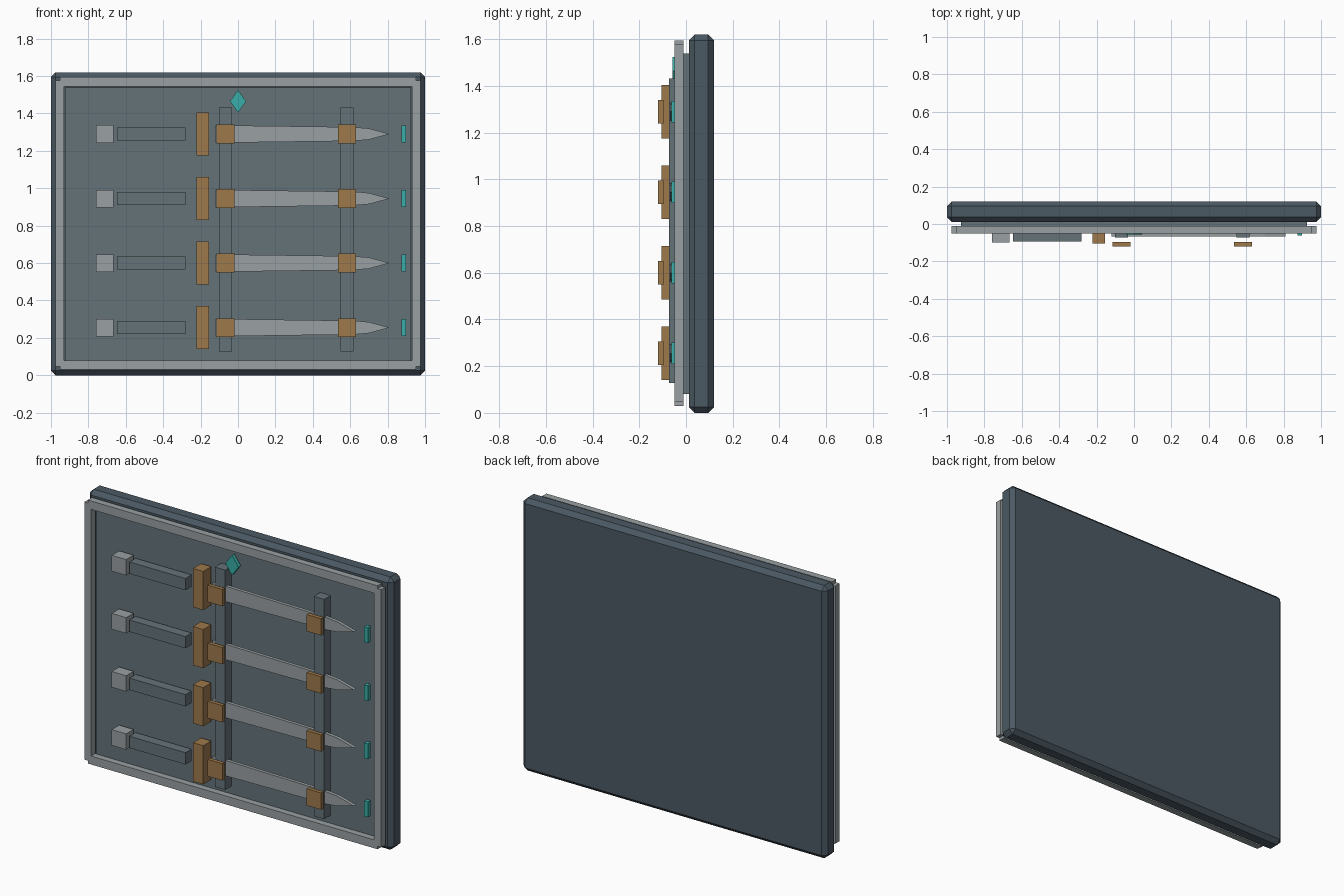
import bpy, bmesh

if "Cube" in bpy.data.objects:
    bpy.data.objects.remove(bpy.data.objects["Cube"])

def material(name, rgb):
    m = bpy.data.materials.new(name)
    m.diffuse_color = (*rgb, 1)
    m.use_nodes = True
    m.node_tree.nodes["Principled BSDF"].inputs["Base Color"].default_value = m.diffuse_color
    return m

SLATE = material("dark_slate", (0.07, 0.10, 0.125))
INNER = material("panel_grey", (0.13, 0.17, 0.19))
STEEL = material("steel", (0.32, 0.35, 0.36))
BRONZE = material("bronze", (0.34, 0.19, 0.07))
TEAL = material("teal", (0.04, 0.42, 0.39))

def prism(name, outline, y0, y1, mat, bevel=0):
    """Extrude an x-z outline from y0 to y1."""
    bm = bmesh.new()
    face = bm.faces.new([bm.verts.new((x, y0, z)) for x, z in outline])
    ext = bmesh.ops.extrude_face_region(bm, geom=[face])
    bmesh.ops.translate(bm, vec=(0, y1 - y0, 0),
                        verts=[v for v in ext["geom"] if isinstance(v, bmesh.types.BMVert)])
    bmesh.ops.recalc_face_normals(bm, faces=bm.faces[:])
    me = bpy.data.meshes.new(name)
    bm.to_mesh(me)
    bm.free()
    me.materials.append(mat)
    ob = bpy.data.objects.new(name, me)
    bpy.context.collection.objects.link(ob)
    if bevel:
        mod = ob.modifiers.new("chamfer", "BEVEL")
        mod.width, mod.segments = bevel, 1
    return ob

def box(name, x0, x1, y0, y1, z0, z1, mat, bevel=0):
    return prism(name, [(x0, z0), (x1, z0), (x1, z1), (x0, z1)], y0, y1, mat, bevel)

# backing board and inset panel
box("backing_board", -1, 1, 0.012, 0.12, 0, 1.62, SLATE, 0.025)
box("inset_panel", -0.925, 0.925, -0.012, 0.014, 0.08, 1.54, INNER)

# frame bars, leaving small notches at the corners
for name, z in (("frame_bottom", 0.03), ("frame_top", 1.545)):
    box(name, -0.952, 0.952, -0.05, -0.01, z, z + 0.05, STEEL)
for name, x in (("frame_left", -0.975), ("frame_right", 0.93)):
    box(name, x, x + 0.045, -0.05, -0.01, 0.047, 1.577, STEEL)

# vertical support rails
rails = (-0.067, 0.583)
for i, x in enumerate(rails):
    box(f"rail_{i + 1}", x - 0.034, x + 0.034, -0.073, -0.012, 0.128, 1.433, INNER)

# four mounted swords
half = [(-0.12, 0.047), (0.62, 0.037), (0.70, 0.03)]
for i in range(4):
    z = 0.255 + 0.345 * i
    n = i + 1
    box(f"pommel_{n}", -0.76, -0.665, -0.10, -0.03, z - 0.047, z + 0.047, STEEL)
    box(f"grip_{n}", -0.648, -0.28, -0.093, -0.035, z - 0.035, z + 0.035, INNER)
    box(f"guard_{n}", -0.222, -0.155, -0.105, -0.03, z - 0.115, z + 0.115, BRONZE)
    outline = [(x, z + h) for x, h in half] + [(0.81, z)] + [(x, z - h) for x, h in reversed(half)]
    prism(f"blade_{n}", outline, -0.068, -0.048, STEEL)
    for j, x in enumerate(rails):
        box(f"clip_{n}_{j + 1}", x - 0.048, x + 0.048, -0.12, -0.097, z - 0.05, z + 0.05, BRONZE)
    box(f"marker_{n}", 0.873, 0.897, -0.062, -0.036, z - 0.046, z + 0.046, TEAL)

# diamond emblem
prism("diamond_emblem", [(-0.043, 1.465), (0, 1.405), (0.043, 1.465), (0, 1.525)],
      -0.057, -0.035, TEAL)
